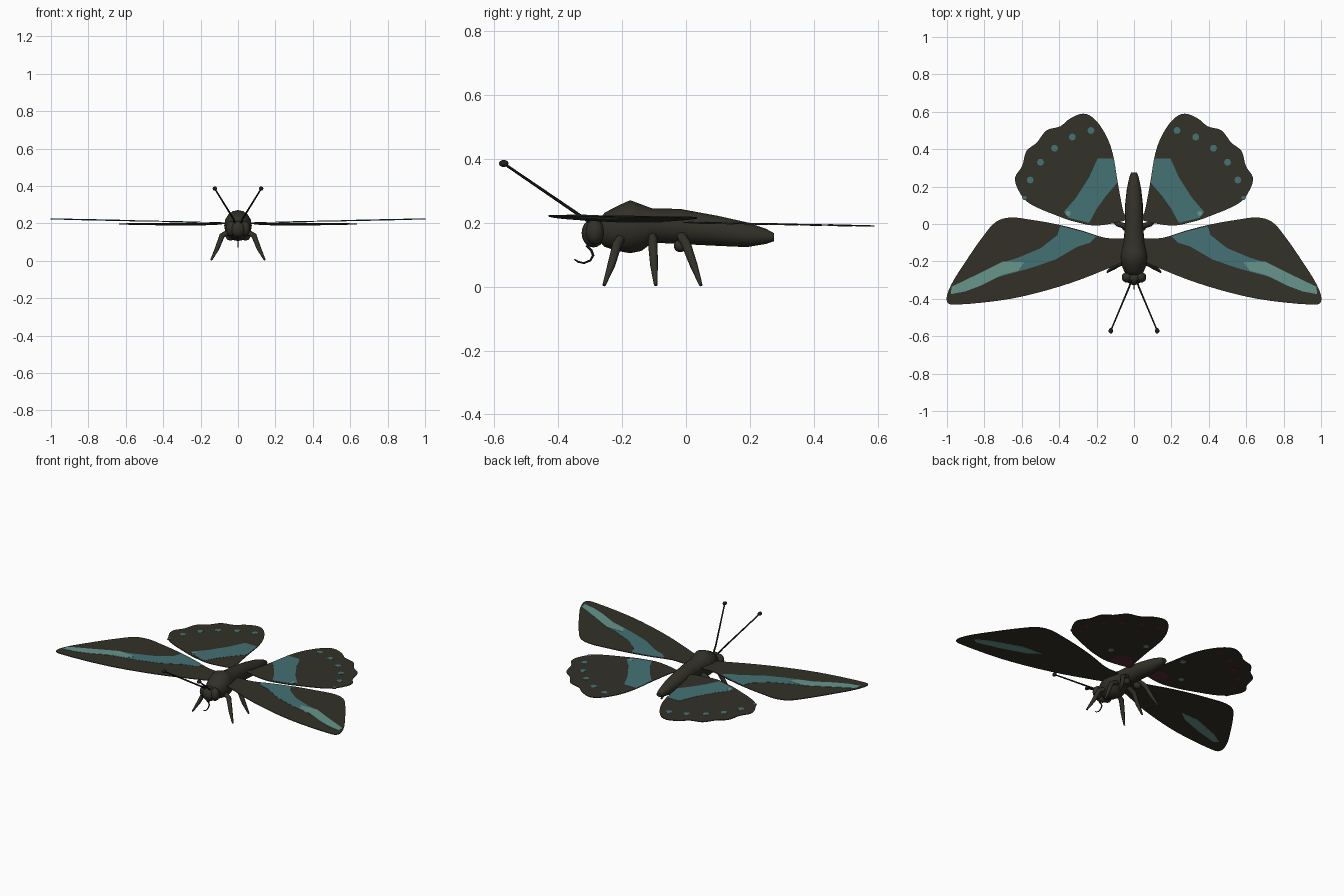
import bpy, bmesh, math
from mathutils import Vector

if "Cube" in bpy.data.objects:
    bpy.data.objects.remove(bpy.data.objects["Cube"])


def material(name, rgb):
    m = bpy.data.materials.new(name)
    m.diffuse_color = (*rgb, 1)
    m.use_nodes = True
    m.node_tree.nodes["Principled BSDF"].inputs["Base Color"].default_value = m.diffuse_color
    return m


BROWN = material("dark_brown", (0.032, 0.030, 0.021))
BLACK = material("near_black", (0.014, 0.014, 0.012))
TEAL = material("teal", (0.058, 0.165, 0.175))
PALE = material("pale_teal", (0.135, 0.30, 0.26))
RED = material("dull_red", (0.10, 0.022, 0.032))


def finish(bm, name, mat, smooth=None):
    bmesh.ops.recalc_face_normals(bm, faces=bm.faces)
    me = bpy.data.meshes.new(name)
    bm.to_mesh(me)
    bm.free()
    ob = bpy.data.objects.new(name, me)
    bpy.context.collection.objects.link(ob)
    me.materials.append(mat)
    if smooth:
        bpy.context.view_layer.objects.active = ob
        ob.select_set(True)
        bpy.ops.object.shade_smooth_by_angle(angle=math.radians(smooth))
        ob.select_set(False)
    return ob


def skin(name, rings, mat, smooth=50):
    """Closed surface through a row of equal rings of points."""
    bm = bmesh.new()
    rows = [[bm.verts.new(p) for p in r] for r in rings]
    n = len(rows[0])
    for a, b in zip(rows, rows[1:]):
        for i in range(n):
            bm.faces.new((a[i], a[(i + 1) % n], b[(i + 1) % n], b[i]))
    bm.faces.new(rows[0])
    bm.faces.new(rows[-1])
    return finish(bm, name, mat, smooth)


def tube(name, path, radii, mat, sides=8):
    pts = [Vector(p) for p in path]
    rings = []
    for i, p in enumerate(pts):
        d = (pts[min(i + 1, len(pts) - 1)] - pts[max(i - 1, 0)]).normalized()
        u = d.cross(Vector((1, 0, 0))).normalized()
        v = d.cross(u)
        rings.append([p + radii[i] * (u * math.cos(t) + v * math.sin(t))
                      for t in (2 * math.pi * k / sides for k in range(sides))])
    return skin(name, rings, mat)


def ball(name, centre, size, mat):
    bm = bmesh.new()
    bmesh.ops.create_uvsphere(bm, u_segments=14, v_segments=10, radius=1)
    for v in bm.verts:
        v.co = Vector(centre) + Vector([a * b for a, b in zip(v.co, size)])
    return finish(bm, name, mat, 60)


def rounded(pts, steps=4):
    """Closed smooth curve through the points."""
    out, n = [], len(pts)
    for i in range(n):
        a, b, c, d = (Vector(pts[(i + k) % n]) for k in (-1, 0, 1, 2))
        for k in range(steps):
            t = k / steps
            out.append(0.5 * (2 * b + (c - a) * t + (2 * a - 5 * b + 4 * c - d) * t * t
                              + (3 * b - a - 3 * c + d) * t ** 3))
    return out


def plate(name, pts, side, height, lo, hi, mat):
    """Thin sheet lying on the sloping wing plane."""
    bm = bmesh.new()
    rows = [[bm.verts.new((side * p[0], p[1], height(p[0], p[1]) + o)) for p in pts]
            for o in (lo, hi)]
    n = len(pts)
    for r in rows:
        bm.faces.new(r)
    for i in range(n):
        j = (i + 1) % n
        bm.faces.new((rows[0][i], rows[0][j], rows[1][j], rows[1][i]))
    return finish(bm, name, mat)


def spot(x, y, r):
    return [(x + r * math.cos(k * math.pi / 4), y + r * math.sin(k * math.pi / 4))
            for k in range(8)]


def fore_z(x, y):
    return 0.202 + 0.021 * x


def hind_z(x, y):
    return 0.201 - 0.018 * y


# wing outlines and painted bands, right side
FORE = [(0.03, -0.085), (0.15, -0.075), (0.28, -0.035), (0.42, 0.0), (0.56, 0.024),
        (0.66, 0.035), (0.74, 0.01), (0.81, -0.07), (0.90, -0.20), (0.98, -0.33),
        (1.0, -0.415), (0.93, -0.43), (0.66, -0.40), (0.40, -0.335), (0.18, -0.255),
        (0.03, -0.18)]
HIND = [(0.03, 0.025), (0.19, -0.008), (0.30, 0.008), (0.40, 0.04), (0.56, 0.11),
        (0.62, 0.185), (0.635, 0.25), (0.598, 0.31), (0.575, 0.39), (0.52, 0.435),
        (0.468, 0.50), (0.395, 0.522), (0.34, 0.565), (0.27, 0.59), (0.21, 0.56),
        (0.15, 0.475), (0.112, 0.37), (0.085, 0.21), (0.055, 0.06)]
FORE_BAND = [(0.20, -0.065), (0.28, -0.04), (0.395, -0.012), (0.41, -0.06), (0.50, -0.13),
             (0.62, -0.18), (0.73, -0.215), (0.83, -0.275), (0.75, -0.29), (0.55, -0.235),
             (0.42, -0.19), (0.30, -0.12), (0.235, -0.10)]
FORE_TIP = [(0.585, -0.205), (0.70, -0.20), (0.85, -0.275), (0.975, -0.335),
            (0.98, -0.375), (0.90, -0.36), (0.82, -0.33), (0.70, -0.27), (0.62, -0.25)]
FORE_UNDER = [(0.53, -0.20), (0.66, -0.21), (0.85, -0.285), (0.93, -0.335),
              (0.90, -0.355), (0.76, -0.315), (0.60, -0.255)]
HIND_BAND = [(0.108, 0.35), (0.195, 0.35), (0.24, 0.25), (0.31, 0.14), (0.375, 0.065),
             (0.35, 0.033), (0.24, 0.006), (0.20, 0.08), (0.15, 0.15), (0.09, 0.22)]
ROOT_PATCH = [(0.06, 0.03), (0.14, 0.01), (0.20, 0.03), (0.19, 0.10), (0.13, 0.12), (0.08, 0.10)]
EDGE_SPOTS = [(0.23, 0.50), (0.33, 0.465), (0.425, 0.405), (0.50, 0.33), (0.555, 0.235),
              (0.585, 0.14)]

for s, tag in ((1, "right"), (-1, "left")):
    plate(f"forewing_{tag}", rounded(FORE), s, fore_z, -0.002, 0.002, BROWN)
    plate(f"hindwing_{tag}", rounded(HIND), s, hind_z, -0.002, 0.002, BROWN)
    # upper markings
    plate(f"forewing_band_{tag}", FORE_BAND, s, fore_z, 0.001, 0.0030, TEAL)
    plate(f"forewing_tip_band_{tag}", FORE_TIP, s, fore_z, 0.001, 0.0040, PALE)
    plate(f"hindwing_band_{tag}", HIND_BAND, s, hind_z, 0.001, 0.0030, TEAL)
    plate(f"band_spot_{tag}", spot(0.352, 0.057, 0.014), s, hind_z, 0.001, 0.0040, PALE)
    for i, (x, y) in enumerate(EDGE_SPOTS):
        r = 0.019 if i < 5 else 0.011
        plate(f"edge_spot_{tag}_{i}", spot(x, y, r), s, hind_z, 0.001, 0.0030, TEAL)
        # underside edge markings
        plate(f"under_spot_{tag}_{i}", spot(x, y, r * 1.15), s, hind_z, -0.0030, -0.001, RED)
    # other underside markings
    plate(f"forewing_under_band_{tag}", FORE_UNDER, s, fore_z, -0.0030, -0.001, PALE)
    plate(f"hindwing_root_patch_{tag}", ROOT_PATCH, s, hind_z, -0.0030, -0.001, RED)
    for i, (x, y) in enumerate([(0.14, 0.277), (0.266, 0.11)]):
        plate(f"under_teal_spot_{tag}_{i}", spot(x, y, 0.018), s, hind_z, -0.0030, -0.001, PALE)

    # eye, antenna with knob
    ball(f"eye_{tag}", (s * 0.036, -0.285, 0.172), (0.030, 0.029, 0.040), BROWN)
    tube(f"antenna_{tag}", [(s * 0.012, -0.29, 0.195), (s * 0.025, -0.335, 0.225),
                            (s * 0.122, -0.565, 0.382)], [0.005, 0.005, 0.004], BLACK, 6)
    ball(f"antenna_knob_{tag}", (s * 0.124, -0.571, 0.386), (0.012, 0.015, 0.011), BLACK)

    # three legs: side-view path of each, spreading outwards
    for part, ys in (("front", (-0.20, -0.215, -0.235, -0.257)),
                     ("middle", (-0.105, -0.104, -0.10, -0.095)),
                     ("hind", (-0.015, 0.0, 0.025, 0.047))):
        path = [(s * x, y, z) for x, y, z in
                zip((0.035, 0.085, 0.112, 0.143), ys, (0.16, 0.135, 0.065, 0.004))]
        tube(f"{part}_leg_{tag}", path, [0.015, 0.015, 0.012, 0.005], BROWN)
    ball(f"hind_hip_{tag}", (s * 0.04, -0.018, 0.128), (0.025, 0.02, 0.02), BROWN)

# thorax and abdomen: y, bottom, top, half width
BODY = [(-0.275, 0.145, 0.205, 0.030), (-0.255, 0.125, 0.232, 0.052),
        (-0.215, 0.112, 0.253, 0.068), (-0.175, 0.105, 0.271, 0.074),
        (-0.14, 0.112, 0.258, 0.068), (-0.105, 0.138, 0.245, 0.058),
        (-0.02, 0.134, 0.244, 0.049), (0.10, 0.128, 0.222, 0.048),
        (0.19, 0.124, 0.202, 0.038), (0.25, 0.134, 0.182, 0.025),
        (0.275, 0.142, 0.168, 0.016)]
skin("body", [[(w * math.cos(t), y, (lo + hi) / 2 + (hi - lo) / 2 * math.sin(t))
               for t in (2 * math.pi * k / 16 for k in range(16))]
              for y, lo, hi, w in BODY], BROWN, 60)

# head and curled mouth tube
ball("head", (0, -0.29, 0.168), (0.042, 0.037, 0.045), BROWN)
CURL = [(-0.312, 0.13), (-0.297, 0.115), (-0.291, 0.098), (-0.30, 0.082),
        (-0.32, 0.074), (-0.338, 0.078), (-0.350, 0.086)]
tube("mouth_tube", [(0, y, z) for y, z in CURL],
     [0.004, 0.004, 0.004, 0.0035, 0.003, 0.003, 0.002], BLACK, 6)
